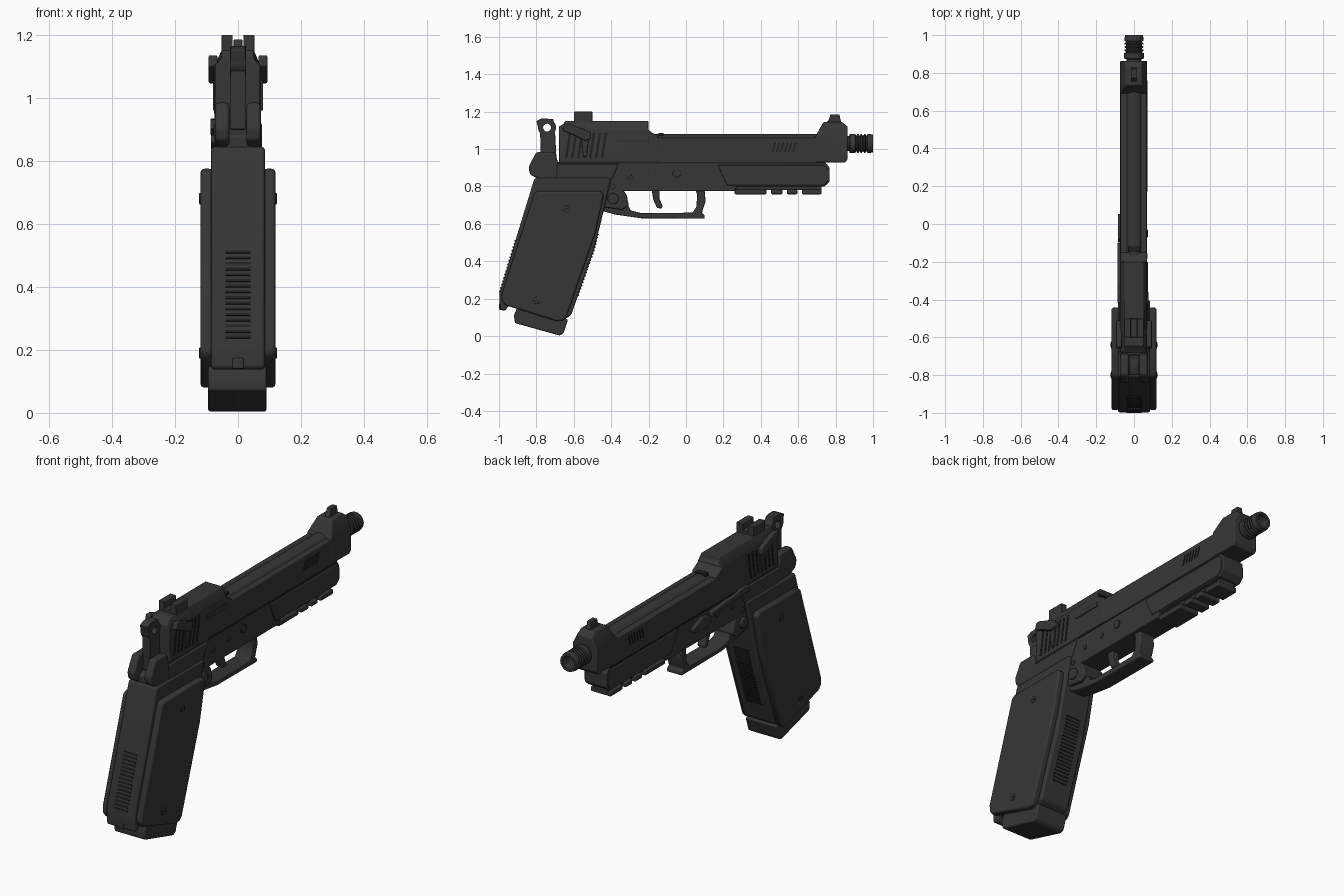
import bpy, bmesh, math
from mathutils import Vector, Matrix


def material(name, v):
    m = bpy.data.materials.new(name)
    m.diffuse_color = (v, v, v * 1.02, 1)
    return m


METAL = material("dark gunmetal", 0.037)
GROOVE = material("groove black", 0.014)


def finish(bm, name, mat, bevel=0.0, seg=2, mirror=False):
    bmesh.ops.recalc_face_normals(bm, faces=bm.faces)
    me = bpy.data.meshes.new(name)
    bm.to_mesh(me)
    bm.free()
    me.materials.append(mat)
    ob = bpy.data.objects.new(name, me)
    bpy.context.collection.objects.link(ob)
    bpy.ops.object.select_all(action='DESELECT')
    ob.select_set(True)
    bpy.context.view_layer.objects.active = ob
    bpy.ops.object.shade_smooth_by_angle(angle=math.radians(35))
    if bevel:
        b = ob.modifiers.new("edge", 'BEVEL')
        b.width, b.segments, b.limit_method = bevel, seg, 'ANGLE'
        b.angle_limit = math.radians(35)
        b.harden_normals = True
    if mirror:
        ob.modifiers.new("mirror", 'MIRROR')
    return ob


def prism(name, pts, x0, x1, mat=METAL, bevel=0.006, seg=2, mirror=False, taper=None):
    """Extrude a (y, z) profile from x0 to x1; taper = (height, x scale above it)."""
    bm = bmesh.new()
    f = bm.faces.new([bm.verts.new((x0, y, z)) for y, z in pts])
    r = bmesh.ops.extrude_face_region(bm, geom=[f])
    for v in r['geom']:
        if isinstance(v, bmesh.types.BMVert):
            v.co.x = x1
    if taper:
        h, s = taper
        bmesh.ops.bisect_plane(bm, geom=bm.verts[:] + bm.edges[:] + bm.faces[:],
                               plane_co=(0, 0, h), plane_no=(0, 0, 1))
        for v in bm.verts:
            if v.co.z > h + 0.004:
                v.co.x *= s
    return finish(bm, name, mat, bevel, seg, mirror)


def rect(y0, y1, z0, z1):
    return [(y0, z0), (y1, z0), (y1, z1), (y0, z1)]


def circle(y, z, r, n=20):
    return [(y + r * math.cos(i * math.tau / n), z + r * math.sin(i * math.tau / n)) for i in range(n)]


def lathe(name, prof, z, mat=METAL, n=28):
    """Spin (y, radius) pairs about the bore line at height z."""
    bm = bmesh.new()
    rings = [[bm.verts.new((r * math.cos(i * math.tau / n), y, z + r * math.sin(i * math.tau / n)))
              for i in range(n)] for y, r in prof]
    for a, b in zip(rings, rings[1:]):
        for i in range(n):
            bm.faces.new((a[i], a[(i + 1) % n], b[(i + 1) % n], b[i]))
    bm.faces.new(rings[0])
    bm.faces.new(rings[-1])
    return finish(bm, name, mat)


def strips(name, centres, size, angle, mat=GROOVE, mirror=False):
    """A row of thin plates, each turned by angle about x."""
    bm = bmesh.new()
    for c in centres:
        m = Matrix.Translation(c) @ Matrix.Rotation(angle, 4, 'X') @ Matrix.Diagonal((*size, 1))
        bmesh.ops.create_cube(bm, size=1, matrix=m)
    return finish(bm, name, mat, mirror=mirror)


# Grip core, side panels and magazine base
prism("grip_core", [(-0.81, 0.845), (-0.40, 0.845), (-0.445, 0.65), (-0.49, 0.465), (-0.615, 0.11),
                    (-0.66, 0.085), (-0.95, 0.165), (-0.965, 0.135), (-0.995, 0.14), (-0.998, 0.23)],
      -0.086, 0.086, bevel=0.012)
panel = [(-0.79, 0.775), (-0.455, 0.775), (-0.44, 0.755), (-0.485, 0.55), (-0.64, 0.10),
         (-0.66, 0.08), (-0.69, 0.08), (-0.965, 0.165), (-0.985, 0.19), (-0.985, 0.225), (-0.81, 0.765)]
prism("grip_panel", panel, 0.08, 0.119, bevel=0.018, seg=3, mirror=True)
for y, z in ((-0.64, 0.68), (-0.80, 0.19)):
    prism("panel_screw", circle(y, z, 0.018), 0.115, 0.123, bevel=0.002, mirror=True)
    prism("panel_screw_slot", rect(y - 0.012, y + 0.012, z - 0.002, z + 0.002), 0.12, 0.124,
          GROOVE, 0, mirror=True)
prism("magazine_base", [(-0.90, 0.16), (-0.63, 0.09), (-0.655, 0.015), (-0.675, 0.003), (-0.915, 0.07),
                        (-0.92, 0.11)], -0.095, 0.091, bevel=0.008)

# Strap grooves on the back and front of the grip
back, front = [], []
for i in range(16):
    z = 0.24 + i * 0.018
    back.append((0, -0.998 + (z - 0.23) * 0.306, z))
for i in range(20):
    z = 0.22 + i * 0.017
    y = -0.615 + (z - 0.11) * 0.352 if z < 0.465 else -0.49 + (z - 0.465) * 0.243
    front.append((0, y, z))
strips("backstrap_grooves", back, (0.08, 0.008, 0.008), -0.30)
strips("frontstrap_grooves", front, (0.09, 0.008, 0.008), -0.31)
prism("lanyard_stud", rect(-0.999, -0.96, 0.14, 0.175), -0.018, 0.018, bevel=0.005)

# Frame with dust cover
prism("frame", [(-0.80, 0.83), (-0.42, 0.83), (-0.42, 0.775), (0.26, 0.775), (0.27, 0.80), (0.74, 0.80),
                (0.768, 0.825), (0.768, 0.90), (0.745, 0.93), (-0.70, 0.93), (-0.80, 0.88)],
      -0.066, 0.066)
prism("dust_cover_side", [(0.22, 0.805), (0.735, 0.805), (0.76, 0.83), (0.76, 0.89), (0.74, 0.915),
                          (0.17, 0.915)], 0.06, 0.072, bevel=0.004, mirror=True)
prism("beavertail_wing", [(-0.78, 0.835), (-0.835, 0.865), (-0.842, 0.905), (-0.80, 0.985), (-0.70, 0.985),
                          (-0.685, 0.93), (-0.66, 0.835)], 0.027, 0.073, bevel=0.012, mirror=True)
prism("frame_rear_side", [(-0.69, 0.835), (-0.40, 0.835), (-0.36, 0.92), (-0.69, 0.92)], 0.06, 0.076,
      bevel=0.006, mirror=True)

# Accessory rail with cross slots
prism("rail_base", rect(0.26, 0.725, 0.78, 0.81), -0.045, 0.045, bevel=0.003)
for y0, y1 in ((0.26, 0.43), (0.455, 0.515), (0.54, 0.595), (0.62, 0.725)):
    prism("rail_tooth", rect(y0, y1, 0.758, 0.785), -0.06, 0.06, bevel=0.006)

# Trigger guard and trigger
prism("trigger_guard", [(-0.43, 0.80), (-0.45, 0.67), (-0.38, 0.65), (-0.24, 0.63), (0.10, 0.628),
                        (0.10, 0.645), (0.085, 0.66), (0.105, 0.72), (0.10, 0.78), (0.05, 0.78), (0.06, 0.755),
                        (0.055, 0.69), (0.035, 0.66), (-0.24, 0.658), (-0.295, 0.672), (-0.31, 0.70),
                        (-0.315, 0.75), (-0.34, 0.79)], -0.045, 0.045, bevel=0.006)
prism("guard_root", [(-0.42, 0.80), (-0.44, 0.69), (-0.34, 0.675), (-0.305, 0.70), (-0.32, 0.76), (-0.35, 0.80)],
      -0.066, 0.066, bevel=0.008)
prism("trigger", [(-0.185, 0.79), (-0.175, 0.73), (-0.155, 0.685), (-0.13, 0.682), (-0.125, 0.695),
                  (-0.142, 0.735), (-0.14, 0.79)], -0.022, 0.022, bevel=0.006)
prism("magazine_button", circle(-0.39, 0.735, 0.03), 0.06, 0.078, bevel=0.005, mirror=True)

# Slide: low body, raised rear, raised nose
prism("slide_body", [(-0.68, 0.925), (0.74, 0.925), (0.74, 1.062), (-0.30, 1.062), (-0.68, 1.062)],
      -0.072, 0.068, bevel=0.005)
prism("slide_rear", [(-0.68, 0.93), (-0.68, 1.12), (-0.655, 1.135), (-0.645, 1.15), (-0.20, 1.15),
                     (-0.20, 1.10), (-0.15, 1.07), (-0.15, 0.93)], -0.073, 0.070, bevel=0.005,
      taper=(1.105, 0.72))
prism("slide_nose", [(0.69, 0.93), (0.69, 1.065), (0.735, 1.145), (0.835, 1.145), (0.864, 1.12),
                     (0.864, 0.945), (0.85, 0.928)], -0.074, 0.070, bevel=0.007, taper=(1.07, 0.6))
prism("slide_rail_line", rect(-0.35, 0.74, 0.922, 0.93), -0.0735, 0.0695, GROOVE, 0)

# Barrel with threaded muzzle
lathe("barrel", [(-0.18, 0.048), (0.74, 0.048)], 1.032)
prof = [(0.74, 0.04), (0.872, 0.04), (0.876, 0.052), (0.905, 0.052)]
for i in range(4):
    y = 0.908 + i * 0.018
    prof += [(y, 0.043), (y + 0.005, 0.043), (y + 0.008, 0.051), (y + 0.014, 0.051)]
prof += [(0.982, 0.051), (1.0, 0.047), (1.0, 0.034), (0.90, 0.032)]
lathe("threaded_muzzle", prof, 1.03)
lathe("bore", [(0.899, 0.031), (0.905, 0.031)], 1.03, GROOVE)
prism("chamber_slot", rect(-0.148, -0.12, 1.06, 1.086), -0.03, 0.03, GROOVE, 0)

# Sights
prism("front_sight", [(0.75, 1.14), (0.765, 1.16), (0.772, 1.185), (0.82, 1.185), (0.83, 1.14)], -0.014, 0.014,
      bevel=0.003)
prism("rear_sight_base", rect(-0.60, -0.50, 1.14, 1.165), -0.052, 0.052, bevel=0.004)
prism("rear_sight_post", rect(-0.60, -0.50, 1.15, 1.2), 0.017, 0.052, bevel=0.004, mirror=True)

# Hammer: spur ring bridged around its hole, plus shank
outer, inner = circle(-0.743, 1.115, 0.048, 24), circle(-0.743, 1.115, 0.021, 24)
bm = bmesh.new()
loops = [[bm.verts.new((x, y, z)) for y, z in c]
         for x, c in ((-0.025, outer), (0.025, outer), (0.025, inner), (-0.025, inner))]
for a, b in zip(loops, loops[1:] + loops[:1]):
    for i in range(24):
        bm.faces.new((a[i], a[(i + 1) % 24], b[(i + 1) % 24], b[i]))
finish(bm, "hammer_ring", METAL)
prism("hammer_spur", [(-0.79, 1.11), (-0.80, 1.15), (-0.77, 1.165), (-0.71, 1.16), (-0.70, 1.12),
                      (-0.725, 1.138), (-0.76, 1.138)], -0.024, 0.024, bevel=0.003)
prism("hammer_shank", [(-0.775, 0.90), (-0.78, 1.09), (-0.745, 1.092), (-0.70, 1.09), (-0.69, 0.90)],
      -0.024, 0.024, bevel=0.004)

# Slide serrations and nose grooves
strips("rear_serrations", [(s, -0.63 + i * 0.032, 1.02) for i in range(7) for s in (-0.0725, 0.0695)],
       (0.006, 0.012, 0.14), -0.15)
strips("front_serrations", [(s, 0.47 + i * 0.022, 1.01) for i in range(6) for s in (-0.0715, 0.0675)],
       (0.006, 0.008, 0.055), -0.3)

# Safety levers, slide stop, takedown lever and pins
prism("safety_lever", [(-0.66, 1.10), (-0.65, 1.135), (-0.62, 1.135), (-0.51, 1.09), (-0.51, 1.055),
                       (-0.54, 1.045), (-0.60, 1.075)], 0.065, 0.094, bevel=0.006, mirror=True)
prism("safety_arm", [(-0.56, 1.06), (-0.52, 1.06), (-0.53, 0.96), (-0.55, 0.96)], 0.068, 0.08,
      bevel=0.004, mirror=True)
prism("slide_stop", [(-0.42, 0.90), (-0.42, 0.93), (-0.36, 0.935), (-0.31, 0.925), (-0.10, 0.905), (-0.10, 0.88),
                     (-0.33, 0.895)], -0.088, -0.06, bevel=0.005)
prism("takedown_lever", [(-0.10, 0.86), (-0.08, 0.895), (-0.03, 0.905), (0.05, 0.875), (0.055, 0.855),
                         (0.03, 0.845), (-0.06, 0.835)], -0.086, -0.06, bevel=0.005)
prism("takedown_pin", circle(-0.05, 0.87, 0.022), 0.06, 0.073, bevel=0.003)
for y, z in ((-0.17, 0.86), (-0.30, 0.85), (-0.39, 0.80)):
    prism("frame_pin", circle(y, z, 0.013, 14), 0.06, 0.071, bevel=0.002, mirror=True)
prism("extractor", rect(-0.37, -0.20, 1.04, 1.065), 0.066, 0.074, bevel=0.003)
